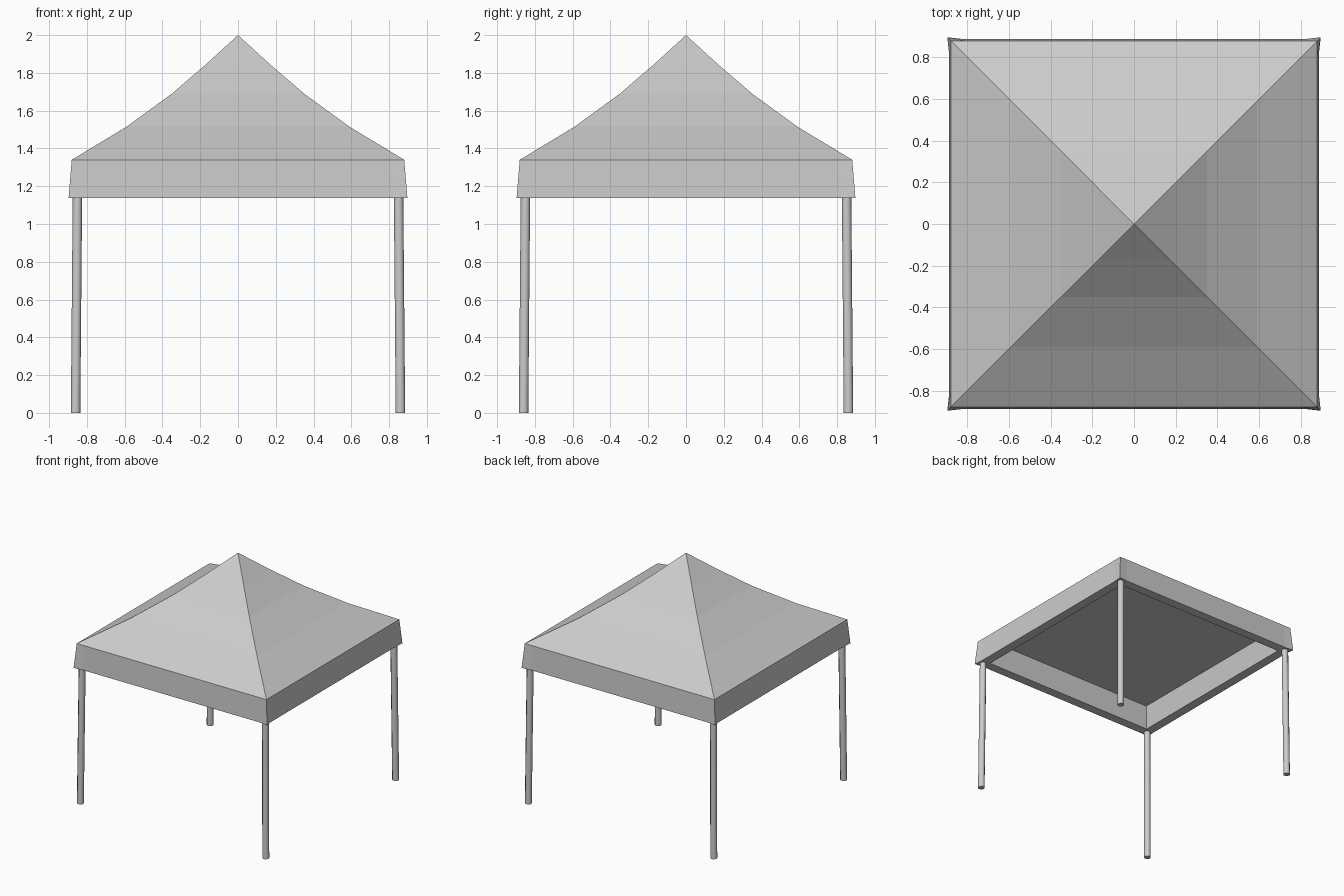
import bpy
import bmesh
import math
from mathutils import Vector, Matrix

cube = bpy.data.objects.get("Cube")
if cube:
    bpy.data.objects.remove(cube, do_unlink=True)


def make_material(name, colour):
    mat = bpy.data.materials.new(name)
    mat.use_nodes = True
    mat.diffuse_color = colour
    mat.node_tree.nodes["Principled BSDF"].inputs["Base Color"].default_value = colour
    return mat


grey = make_material("light grey", (0.6, 0.6, 0.6, 1))


def add_object(name, bm):
    bmesh.ops.recalc_face_normals(bm, faces=bm.faces)
    mesh = bpy.data.meshes.new(name)
    bm.to_mesh(mesh)
    bm.free()
    mesh.materials.append(grey)
    obj = bpy.data.objects.new(name, mesh)
    bpy.context.collection.objects.link(obj)
    return obj


def square_ring(bm, corner, side, z):
    """Square loop of 12 points; side is the half width between the corners."""
    verts = []
    inset = corner * 0.92
    for i in range(4):
        turn = Matrix.Rotation(i * math.pi / 2, 3, "Z")
        for x, y in ((corner, corner), (inset, side), (-inset, side)):
            verts.append(bm.verts.new(turn @ Vector((x, y, z))))
    return verts


def bridge(bm, a, b):
    for i in range(len(a)):
        j = (i + 1) % len(a)
        bm.faces.new((a[i], a[j], b[j], b[i]))


# Canopy: concave pyramid roof, flared valance, thick rim and flat ceiling
profile = [
    (0.17, 0.17, 1.845),
    (0.35, 0.35, 1.69),
    (0.59, 0.59, 1.515),
    (0.88, 0.88, 1.34),
    (0.897, 0.889, 1.137),
    (0.81, 0.81, 1.137),
    (0.79, 0.79, 1.33),
]
bm = bmesh.new()
rings = [square_ring(bm, *p) for p in profile]
for upper, lower in zip(rings, rings[1:]):
    bridge(bm, upper, lower)
apex = bm.verts.new((0, 0, 2))
top = rings[0]
for i, v in enumerate(top):
    bm.faces.new((v, top[(i + 1) % len(top)], apex))
bm.faces.new(rings[-1])
add_object("canopy", bm)


# Legs: slim poles leaning slightly inwards
def add_leg(name, sx, sy):
    bm = bmesh.new()
    foot = Vector((0.86 * sx, 0.86 * sy, 0))
    head = Vector((0.85 * sx, 0.85 * sy, 1.16))
    bmesh.ops.create_cone(bm, cap_ends=True, segments=8, radius1=0.027,
                          radius2=0.027, depth=1,
                          matrix=Matrix.Rotation(math.pi / 8, 4, "Z"))
    for v in bm.verts:
        centre = foot if v.co.z < 0 else head
        v.co = Vector((v.co.x, v.co.y, 0)) + centre
    leg = add_object(name, bm)
    bpy.ops.object.select_all(action="DESELECT")
    leg.select_set(True)
    bpy.context.view_layer.objects.active = leg
    bpy.ops.object.shade_smooth_by_angle(angle=math.radians(50))


for side, sx in (("left", 1), ("right", -1)):
    for end, sy in (("front", -1), ("back", 1)):
        add_leg(f"{end}_{side}_leg", sx, sy)
